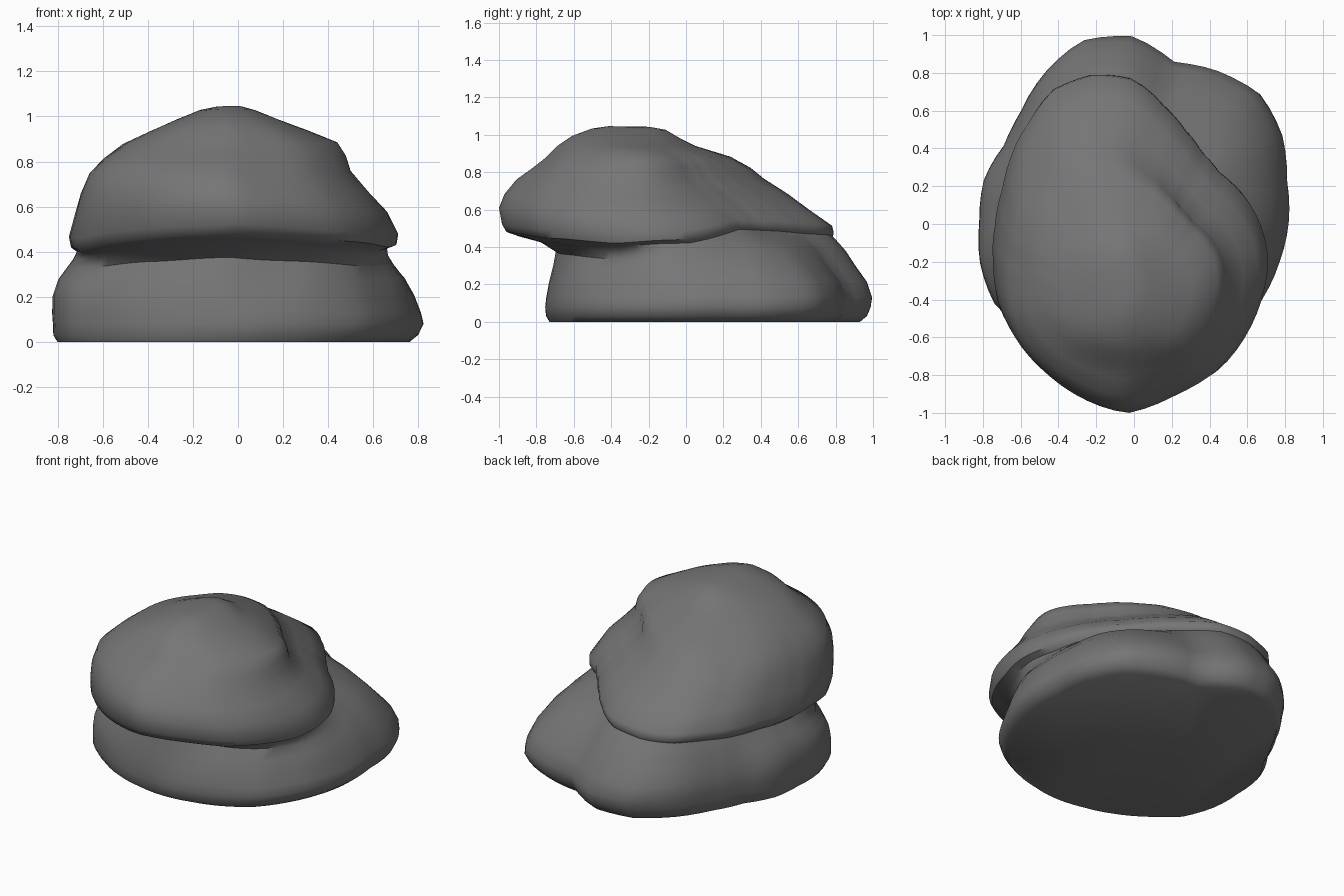
import bpy, bmesh, math
from mathutils import Vector, noise

cube = bpy.data.objects.get("Cube")
if cube:
    bpy.data.objects.remove(cube, do_unlink=True)

SEGMENTS = 72

# Radii at even angles, counter-clockwise from +x
BASE = [.82, .84, .91, .95, .91, .86, .97, .98, .91, .83, .79, .82,
        .815, .84, .85, .80, .77, .75, .75, .75, .77, .79, .79, .80]
CROWN = [.69, .62, .55, .54, .58, .66, .78, .83, .84, .78, .75, .73,
         .735, .77, .83, .87, .91, .95, .99, .93, .90, .85, .80, .75]
DOME = [.80] * 24
OUTLINES = [BASE, CROWN, DOME, DOME]
# Height of the seam between the two layers, around the rock
SEAM = [.44, .51, .50, .48, .46, .44, .42, .41, .45, .48, .45, .42]
SEAM_MEAN = .45

# outline (0 base, 1 crown, 2 dome), x min, x max, y min, y max, height, seam follow
RINGS = [
    (0, -.80, .76, -.73, .93, .00, 0),
    (0, -.82, .80, -.75, .97, .03, 0),
    (0, -.82, .825, -.755, .99, .08, 0),
    (0, -.825, .81, -.75, 1.0, .13, 0),
    (.05, -.825, .78, -.735, .97, .21, .1),
    (.2, -.80, .74, -.71, .90, .29, .3),
    (.45, -.76, .69, -.69, .85, .355, .7),
    (.75, -.73, .66, -.77, .81, .40, .9),
    (1, -.71, .65, -.91, .78, .435, 1),
    (1, -.74, .70, -.965, .79, .45, 1),
    (1, -.75, .71, -.985, .79, .49, .9),
    (1, -.72, .66, -1.0, .66, .59, .6),
    (1, -.70, .58, -.97, .55, .67, .35),
    (1, -.66, .50, -.91, .41, .76, .15),
    (1.1, -.59, .485, -.83, .35, .82, .05),
    (1.25, -.51, .45, -.75, .25, .88, 0),
    (1.5, -.39, .31, -.69, .04, .94, 0),
    (1.7, -.27, .18, -.61, -.05, .99, 0),
    (1.9, -.17, .08, -.50, -.11, 1.03, 0),
    (2, -.09, .02, -.40, -.20, 1.045, 0),
]


def around(values, turn):
    """Periodic lookup, turn in 0..1."""
    i, t = divmod(turn * len(values), 1)
    a, b = (values[(int(i) + k) % len(values)] for k in (0, 1))
    return a + (b - a) * t


def fit(values, low, high):
    a, b = min(values), max(values)
    return [low + (v - a) / (b - a) * (high - low) for v in values]


def make_ring(bm, shape, x0, x1, y0, y1, z, follow):
    k, blend = int(shape), shape % 1
    turns = [i / SEGMENTS for i in range(SEGMENTS)]
    radii = [around(OUTLINES[k], t) * (1 - blend) + around(OUTLINES[k + 1], t) * blend
             for t in turns]
    xs = fit([r * math.cos(math.tau * t) for r, t in zip(radii, turns)], x0, x1)
    ys = fit([r * math.sin(math.tau * t) for r, t in zip(radii, turns)], y0, y1)
    verts = []
    for x, y, t in zip(xs, ys, turns):
        p = Vector((x, y, z + follow * (around(SEAM, t) - SEAM_MEAN)))
        # Gentle weathering, fading out at the flat underside
        dent = noise.noise_vector(p * 3.5) * .01 * min(1, z * 4)
        verts.append(bm.verts.new(p + dent))
    return verts


# Layered boulder: wide foot, undercut seam and overhanging crown
bm = bmesh.new()
rings = [make_ring(bm, *r) for r in RINGS]
for low, high in zip(rings, rings[1:]):
    for i in range(SEGMENTS):
        j = (i + 1) % SEGMENTS
        bm.faces.new((low[i], low[j], high[j], high[i]))
bm.faces.new(rings[0][::-1])
bm.faces.new(rings[-1])
# Relax the facets a little, keeping the underside flat
inner = [v for ring in rings[1:] for v in ring]
bmesh.ops.smooth_vert(bm, verts=inner, factor=.25,
                      use_axis_x=True, use_axis_y=True, use_axis_z=True)
bmesh.ops.recalc_face_normals(bm, faces=bm.faces)
mesh = bpy.data.meshes.new("layered_boulder")
bm.to_mesh(mesh)
bm.free()

# Stone colour
stone = bpy.data.materials.new("dark_grey_stone")
stone.use_nodes = True
colour = (.18, .18, .18, 1)
stone.diffuse_color = colour
bsdf = next(n for n in stone.node_tree.nodes if n.type == 'BSDF_PRINCIPLED')
bsdf.inputs["Base Color"].default_value = colour
bsdf.inputs["Roughness"].default_value = .9
mesh.materials.append(stone)

rock = bpy.data.objects.new("layered_boulder", mesh)
bpy.context.collection.objects.link(rock)
bpy.ops.object.select_all(action='DESELECT')
rock.select_set(True)
bpy.context.view_layer.objects.active = rock
bpy.ops.object.shade_smooth_by_angle(angle=math.radians(50))
